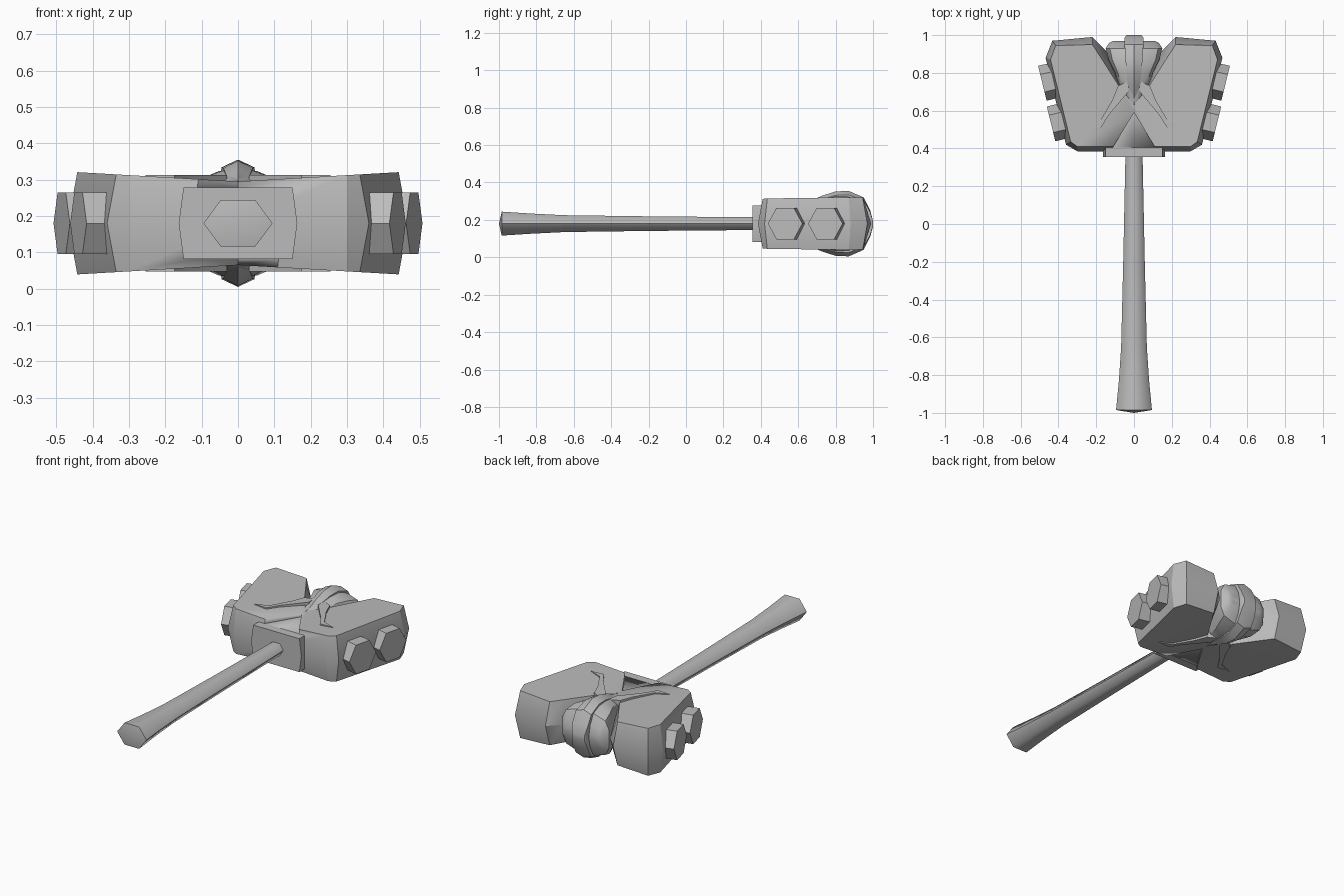
import bpy, bmesh
from math import radians, cos, sin, pi
from mathutils import Vector

cube = bpy.data.objects.get("Cube")
if cube:
    bpy.data.objects.remove(cube, do_unlink=True)

MID = 0.18  # height of the centre plane

grey = bpy.data.materials.new("stone_grey")
grey.use_nodes = True
COLOUR = (0.5, 0.5, 0.5, 1)
grey.diffuse_color = COLOUR
grey.node_tree.nodes["Principled BSDF"].inputs["Base Color"].default_value = COLOUR


def finish(name, bm, angle=30, mirror=False):
    """Turn a bmesh drawn around z = 0 into a shaded object at mid height."""
    if mirror:
        bmesh.ops.mirror(bm, geom=bm.verts[:] + bm.edges[:] + bm.faces[:],
                         axis='X', merge_dist=0.0005)
    bmesh.ops.remove_doubles(bm, verts=bm.verts[:], dist=0.0005)
    bmesh.ops.recalc_face_normals(bm, faces=bm.faces[:])
    mesh = bpy.data.meshes.new(name)
    bm.to_mesh(mesh)
    bm.free()
    mesh.materials.append(grey)
    obj = bpy.data.objects.new(name, mesh)
    obj.location.z = MID
    bpy.context.collection.objects.link(obj)
    bpy.ops.object.select_all(action='DESELECT')
    obj.select_set(True)
    bpy.context.view_layer.objects.active = obj
    bpy.ops.object.shade_smooth_by_angle(angle=radians(angle))
    return obj


def loft(bm, rings, closed=True, caps=True):
    """Bridge rings of equal length with quads."""
    rows = [[bm.verts.new(p) for p in ring] for ring in rings]
    n = len(rows[0])
    for a, b in zip(rows, rows[1:]):
        for i in range(n if closed else n - 1):
            j = (i + 1) % n
            bm.faces.new((a[i], a[j], b[j], b[i]))
    if caps:
        bm.faces.new(rows[0])
        bm.faces.new(rows[-1])
    return rows


# Handle: flattened hexagonal shaft flaring to the pommel
bm = bmesh.new()
shaft = [(-0.985, 0.095, 0.064), (-0.83, 0.08, 0.054), (-0.65, 0.068, 0.045),
         (-0.2, 0.057, 0.039), (0.38, 0.045, 0.034)]
rows = loft(bm, [[(w * cos(k * pi / 3), y, h / sin(pi / 3) * sin(k * pi / 3))
                  for k in range(6)] for y, w, h in shaft], caps=False)
tip = bm.verts.new((0, -1, 0))
for i in range(6):
    bm.faces.new((rows[0][i], rows[0][(i + 1) % 6], tip))
finish("handle", bm, 65)

# Head: half outline at the middle and at the top edge, mirrored
middle = [(0, .385), (.3, .385), (.36, .42), (.468, .88), (.432, .97),
          (.22, .99), (.15, .92), (.06, .72), (0, .66)]
edge = [(0, .41), (.3, .41), (.335, .435), (.442, .87), (.415, .945),
        (.22, .95), (.175, .88), (.08, .73), (0, .63)]


def edge_ring(side):
    return [(x, y, side * (0.115 + 0.058 * x)) for x, y in edge]


bm = bmesh.new()
rows = loft(bm, [edge_ring(-1), [(x, y, 0) for x, y in middle], edge_ring(1)], closed=False)
head = finish("hammer_head", bm, 30, mirror=True)

# Triangular recesses in the top and bottom of the head
for side in (1, -1):
    bm = bmesh.new()
    notch = [(-.115, .3), (-.115, .4), (0, .59), (.115, .4), (.115, .3)]
    loft(bm, [[(x, y, z * side) for x, y in notch] for z in (0.097, 0.25)])
    cutter = finish("notch_cutter", bm)
    cutter.hide_render = True
    bpy.context.view_layer.objects.active = head
    cut = head.modifiers.new("notch", 'BOOLEAN')
    cut.operation, cut.object, cut.solver = 'DIFFERENCE', cutter, 'EXACT'
    bpy.ops.object.modifier_apply(modifier=cut.name)
    bpy.data.objects.remove(cutter, do_unlink=True)

# Collar plate where the handle meets the head
bm = bmesh.new()
plate = [(.163, 0), (.15, .098), (-.15, .098), (-.163, 0), (-.15, -.098), (.15, -.098)]
loft(bm, [[(x, y, z) for x, z in plate] for y in (.355, .405)])
finish("collar", bm)

# Horn: ridged core, and a lower cheek on each side
core = [(.6, .012, .112), (.66, .02, .12), (.73, .032, .15), (.8, .04, .172),
        (.87, .045, .175), (.95, .05, .14), (.985, .05, .07), (1, .04, .015)]
bm = bmesh.new()
loft(bm, [[(0, y, h), (w, y, h * .88), (w, y, -h * .88), (0, y, -h),
           (-w, y, -h * .88), (-w, y, h * .88)] for y, w, h in core])
finish("horn_core", bm, 40)

cheek = [(.62, .03, .1), (.72, .075, .118), (.8, .1, .132), (.87, .135, .13),
         (.93, .15, .11), (.96, .13, .06), (.97, .11, .015)]
bm = bmesh.new()
loft(bm, [[(0, y, h * 1.12), (w * .4, y, h * 1.1), (w * .85, y, h * .9), (w, y, h * .5),
           (w, y, -h * .5), (w * .85, y, -h * .9), (w * .4, y, -h * 1.1),
           (0, y, -h * 1.12)] for y, w, h in cheek], closed=False)
finish("horn_cheeks", bm, 40, mirror=True)

# Thin swept wings running forward from the horn
bm = bmesh.new()
wing = [(.03, .76), (.085, .73), (.115, .655), (.18, .545), (.255, .515),
        (.175, .51), (.135, .575), (.03, .7)]
for side in (1, -1):
    loft(bm, [[(x, y, z * side) for x, y in wing] for z in (.1, .133)])
finish("wings", bm, 30, mirror=True)

# Hexagonal studs on the sloping sides
out = Vector((.97, -.237, 0))
along = Vector((.237, .97, 0))
up = Vector((0, 0, 1))
bm = bmesh.new()
for centre in (Vector((.439, .53, 0)), Vector((.485, .745, 0))):
    loft(bm, [[centre + out * d + along * (.095 * cos(k * pi / 3)) + up * (.098 * sin(k * pi / 3))
               for k in range(6)] for d in (-.08, 0)])
finish("side_studs", bm, 30, mirror=True)
